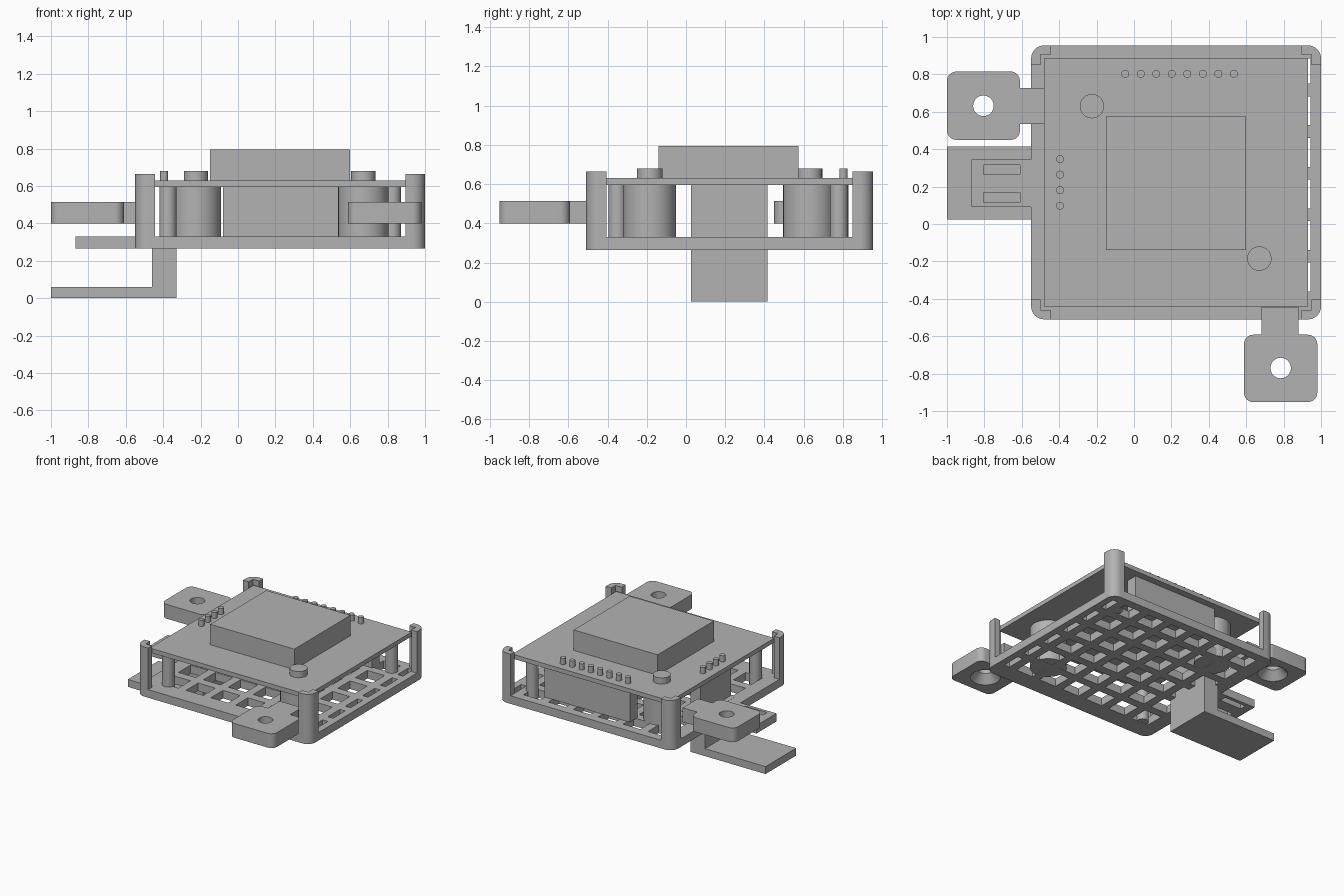
import bpy, bmesh, math
from mathutils import Matrix

if "Cube" in bpy.data.objects:
    bpy.data.objects.remove(bpy.data.objects["Cube"], do_unlink=True)

grey = bpy.data.materials.new("plain grey")
grey.use_nodes = True
COLOUR = (0.45, 0.45, 0.45, 1)
grey.diffuse_color = COLOUR
grey.node_tree.nodes["Principled BSDF"].inputs["Base Color"].default_value = COLOUR


def finish(name, bm, smooth=False):
    bmesh.ops.recalc_face_normals(bm, faces=bm.faces)
    mesh = bpy.data.meshes.new(name)
    bm.to_mesh(mesh)
    bm.free()
    mesh.materials.append(grey)
    obj = bpy.data.objects.new(name, mesh)
    bpy.context.collection.objects.link(obj)
    if smooth:
        smooth_sharp(obj)
    return obj


def smooth_sharp(obj):
    bpy.ops.object.select_all(action='DESELECT')
    obj.select_set(True)
    bpy.context.view_layer.objects.active = obj
    bpy.ops.object.shade_smooth_by_angle(angle=math.radians(35))


def add_box(bm, x, y, z):
    size = [b - a for a, b in (x, y, z)]
    mid = [(a + b) / 2 for a, b in (x, y, z)]
    bmesh.ops.create_cube(bm, size=1, matrix=Matrix.Translation(mid) @ Matrix.Diagonal((*size, 1)))


def add_cone(bm, x, y, z, r_low, r_high):
    bmesh.ops.create_cone(bm, cap_ends=True, segments=32, radius1=r_low, radius2=r_high,
                          depth=z[1] - z[0], matrix=Matrix.Translation((x, y, sum(z) / 2)))


def box(name, x, y, z):
    bm = bmesh.new()
    add_box(bm, x, y, z)
    return finish(name, bm)


def cylinder(name, x, y, r, z):
    bm = bmesh.new()
    add_cone(bm, x, y, z, r, r)
    return finish(name, bm, True)


def prism(name, points, z):
    bm = bmesh.new()
    face = bm.faces.new([bm.verts.new((px, py, z[0])) for px, py in points])
    new = bmesh.ops.extrude_face_region(bm, geom=[face])["geom"]
    bmesh.ops.translate(bm, vec=(0, 0, z[1] - z[0]),
                        verts=[v for v in new if isinstance(v, bmesh.types.BMVert)])
    return finish(name, bm, True)


def arc(cx, cy, r, start, steps=8):
    angles = [math.radians(start + 90 * i / steps) for i in range(steps + 1)]
    return [(cx + r * math.cos(a), cy + r * math.sin(a)) for a in angles]


def rounded(x, y, r):
    return (arc(x[1] - r, y[1] - r, r, 0) + arc(x[0] + r, y[1] - r, r, 90)
            + arc(x[0] + r, y[0] + r, r, 180) + arc(x[1] - r, y[0] + r, r, 270))


def cut(obj, bm, operation='DIFFERENCE'):
    tool = finish("cutter", bm)
    tool.hide_render = True
    mod = obj.modifiers.new("cut", 'BOOLEAN')
    mod.operation, mod.object, mod.solver = operation, tool, 'EXACT'
    bpy.context.view_layer.objects.active = obj
    bpy.ops.object.modifier_apply(modifier=mod.name)
    bpy.data.objects.remove(tool, do_unlink=True)
    smooth_sharp(obj)


X, Y = (-0.55, 1.0), (-0.51, 0.955)
FLOOR, RIM, BOARD = 0.265, 0.33, 0.595

# Tray with a clipped grid of square openings
tray = prism("tray", rounded(X, Y, 0.07), (FLOOR, RIM))
bm = bmesh.new()
PITCH, HALF = 0.222, 0.077
for i in range(7):
    for j in range(6):
        cx, cy = 0.975 - i * PITCH, 0.827 - j * PITCH
        add_box(bm, (cx - HALF, min(cx + HALF, 0.945)),
                (cy - HALF, min(cy + HALF, 0.885)), (0.2, 0.4))
cut(tray, bm)

# Corner posts, L-shaped with a rounded outer corner
mx, my = sum(X) / 2, sum(Y) / 2
hx, hy = X[1] - mx, Y[1] - my
LEG, WALL = 0.105, 0.05
for sx, side in ((-1, "right"), (1, "left")):
    for sy, end in ((-1, "front"), (1, "back")):
        outline = arc(hx - 0.07, hy - 0.07, 0.07, 0) + [
            (hx - LEG, hy), (hx - LEG, hy - WALL), (hx - WALL, hy - WALL),
            (hx - WALL, hy - LEG), (hx, hy - LEG)]
        prism(f"{end}_{side}_post", [(mx + sx * px, my + sy * py) for px, py in outline],
              (RIM, 0.665))

# Circuit board and the module on top
box("circuit_board", (-0.48, 0.93), (-0.44, 0.885), (BOARD, 0.63))
box("top_module", (-0.15, 0.60), (-0.14, 0.575), (0.63, 0.795))

# Bosses with screw heads, and slim standoffs
for i, (px, py) in enumerate(((-0.225, 0.63), (0.67, -0.185))):
    cylinder(f"boss_{i}", px, py, 0.135, (FLOOR + 0.001, BOARD))
    cylinder(f"screw_head_{i}", px, py, 0.065, (0.63, 0.68))
for i, (px, py) in enumerate(((-0.375, -0.35), (0.825, 0.78))):
    cylinder(f"standoff_{i}", px, py, 0.046, (FLOOR + 0.001, BOARD))

# Header blocks under the board and their pins
box("back_header", (-0.08, 0.68), (0.735, 0.83), (RIM, BOARD))
box("side_header", (-0.42, -0.33), (0.025, 0.415), (RIM, BOARD))
for i in range(8):
    cylinder(f"back_pin_{i}", -0.047 + i * 0.083, 0.803, 0.021, (0.63, 0.68))
for i in range(4):
    cylinder(f"side_pin_{i}", -0.395, 0.098 + i * 0.083, 0.021, (0.63, 0.68))

# Slotted side tab
tab = box("slotted_tab", (-0.87, X[0]), (0.09, 0.345), (FLOOR, RIM))
bm = bmesh.new()
for cy in (0.142, 0.29):
    add_box(bm, (-0.805, -0.61), (cy - 0.026, cy + 0.026), (0.2, 0.4))
cut(tab, bm)

# Hanging bracket with a foot
bracket = box("bracket", (-1, -0.33), (0.025, 0.415), (0, 0.06))
bm = bmesh.new()
add_box(bm, (-0.46, -0.33), (0.025, 0.415), (0, RIM + 0.001))
cut(bracket, bm, 'UNION')

# Mounting ears, countersunk from below
EAR = (0.40, 0.515)
for name, ex, ey, nx, ny, hole in (
        ("side_ear", (-1, -0.61), (0.45, 0.815), (-0.63, -0.48), (0.535, 0.728), (-0.805, 0.632)),
        ("front_ear", (0.588, 0.98), (-0.952, -0.592), (0.683, 0.88), (-0.61, -0.445), (0.784, -0.77))):
    ear = prism(name, rounded(ex, ey, 0.05), EAR)
    bm = bmesh.new()
    add_box(bm, nx, ny, EAR)
    cut(ear, bm, 'UNION')
    for z, low, high in (((0.3, 0.6), 0.055, 0.055), ((0.39, 0.47), 0.12, 0.05)):
        bm = bmesh.new()
        add_cone(bm, *hole, z, low, high)
        cut(ear, bm)
